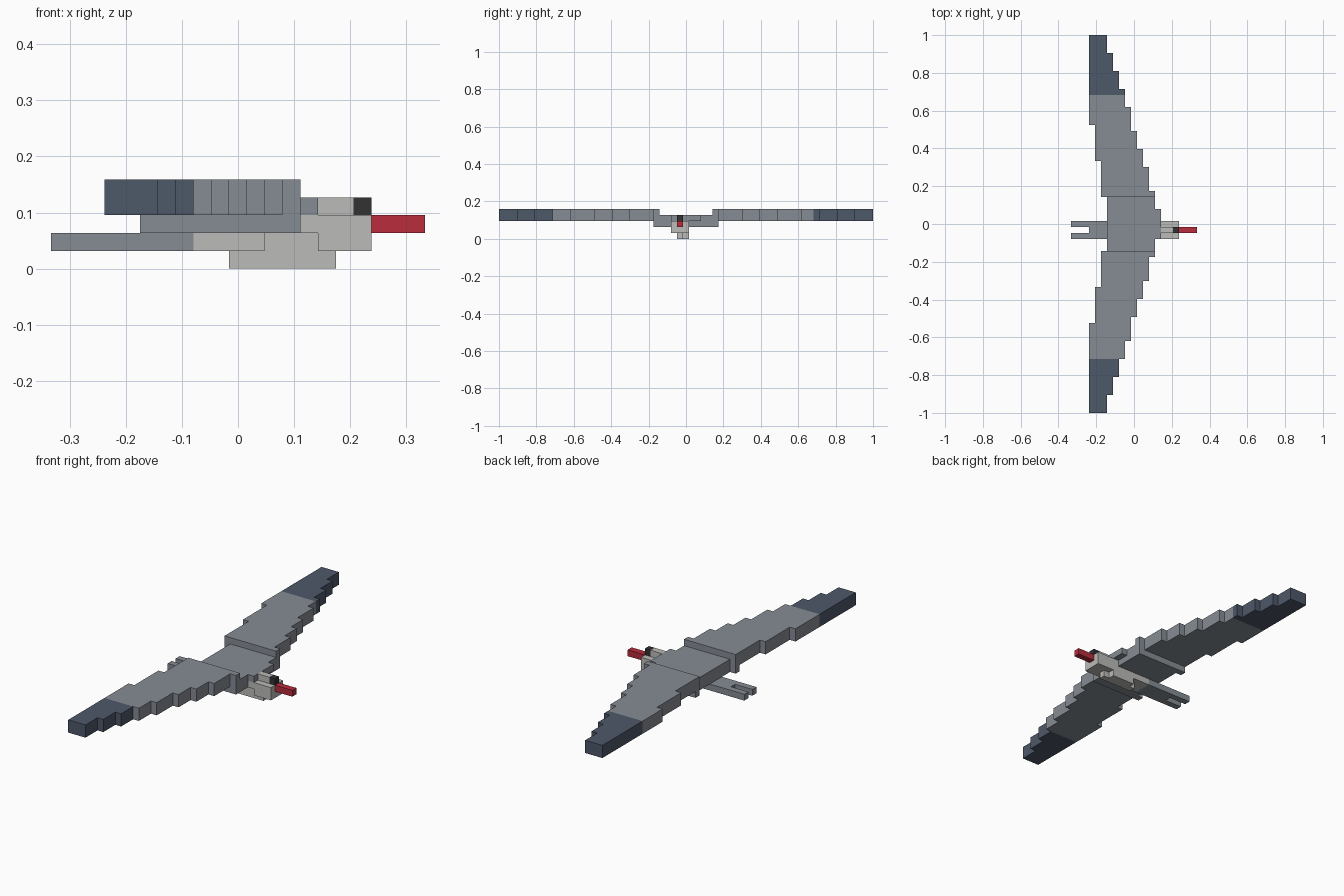
import bpy, bmesh
from mathutils import Vector

cube = bpy.data.objects.get("Cube")
if cube:
    bpy.data.objects.remove(cube, do_unlink=True)

V = 2 / 63          # size of one block; x counts from the tail end, y from the middle


def material(name, rgb):
    m = bpy.data.materials.new(name)
    m.use_nodes = True
    m.diffuse_color = (*rgb, 1)
    bsdf = next(n for n in m.node_tree.nodes if n.type == 'BSDF_PRINCIPLED')
    bsdf.inputs["Base Color"].default_value = (*rgb, 1)
    return m


GREY = material("feather grey", (0.24, 0.265, 0.30))
SLATE = material("wingtip slate", (0.076, 0.098, 0.141))
PALE = material("belly pale grey", (0.497, 0.497, 0.479))
RED = material("beak red", (0.485, 0.026, 0.045))
BLACK = material("eye black", (0.032, 0.032, 0.034))


def slab(name, outline, z0, z1, mat):
    """Extrude a flat outline (in blocks) from z0 to z1."""
    bm = bmesh.new()
    verts = [bm.verts.new(((x - 10.5) * V, y * V, z0 * V)) for x, y in outline]
    face = bm.faces.new(verts)
    top = bmesh.ops.extrude_face_region(bm, geom=[face])["geom"]
    bmesh.ops.translate(bm, vec=Vector((0, 0, (z1 - z0) * V)),
                        verts=[g for g in top if isinstance(g, bmesh.types.BMVert)])
    bmesh.ops.recalc_face_normals(bm, faces=bm.faces)
    mesh = bpy.data.meshes.new(name)
    bm.to_mesh(mesh)
    bm.free()
    mesh.materials.append(mat)
    ob = bpy.data.objects.new(name, mesh)
    bpy.context.collection.objects.link(ob)
    return ob


def box(name, x0, x1, y0, y1, z0, z1, mat):
    return slab(name, [(x0, y0), (x1, y0), (x1, y1), (x0, y1)], z0, z1, mat)


# Stepped wing edges: (x, y where the step ends)
LEADING = [(14, 5.5), (13, 9.5), (12, 12.5), (11, 15.5), (10, 19.5),
           (9, 22.5), (8, 25.5), (7, 28.5), (6, 31.5)]
TRAILING = [(5, 10.5), (4, 16.5), (3, 31.5)]


def steps(edge, a, b):
    """Corner points of a stepped edge between y = a and y = b."""
    pts, y = [], 0
    for x, end in edge:
        lo, hi = max(a, y), min(b, end)
        if lo < hi:
            pts += [(x, lo), (x, hi)]
        y = end
    return pts


# Wings with dark tips
for side, s, tip in (("back", 1, 21.5), ("front", -1, 22.5)):
    for part, a, b, mat in (("wing", 4.5, tip, GREY), ("wingtip", tip, 31.5, SLATE)):
        pts = steps(LEADING, a, b) + steps(TRAILING, a, b)[::-1]
        slab(f"{side}_{part}", [(x, s * y) for x, y in pts], 3, 5, mat)
    # lower wing root under the shoulder
    box(f"{side}_wing_root", 5, 14, s * 4.5, s * 5.5, 2, 3, GREY)

# Back
box("back_lower", 6, 14, -4.5, 4.5, 2, 3, GREY)
box("back_upper", 6, 14, -4.5, 4.5, 3, 4, GREY)
box("shoulder_ridge", 14, 15, -2.5, 2.5, 3, 4, GREY)

# Forked tail
slab("tail", [(0, -2.5), (8, -2.5), (8, 0.5), (0, 0.5), (0, -0.5),
              (3, -0.5), (3, -1.5), (0, -1.5)], 1, 2, GREY)

# Underside, with a neck notch
slab("breast", [(8, -2.5), (12, -2.5), (12, -1.5), (15, -1.5), (15, -2.5),
                (18, -2.5), (18, 0.5), (8, 0.5)], 1, 2, PALE)
box("belly", 10, 16, -1.5, -0.5, 0, 1, PALE)
box("belly_side", 11, 15, -0.5, 0.5, 0, 1, PALE)

# Head
box("head", 14, 18, -2.5, 0.5, 2, 3, PALE)
box("crown", 15, 17, -1.5, -0.5, 3, 4, PALE)
box("eyes", 17, 18, -1.5, -0.5, 3, 4, BLACK)
box("beak", 18, 21, -1.5, -0.5, 2, 3, RED)
